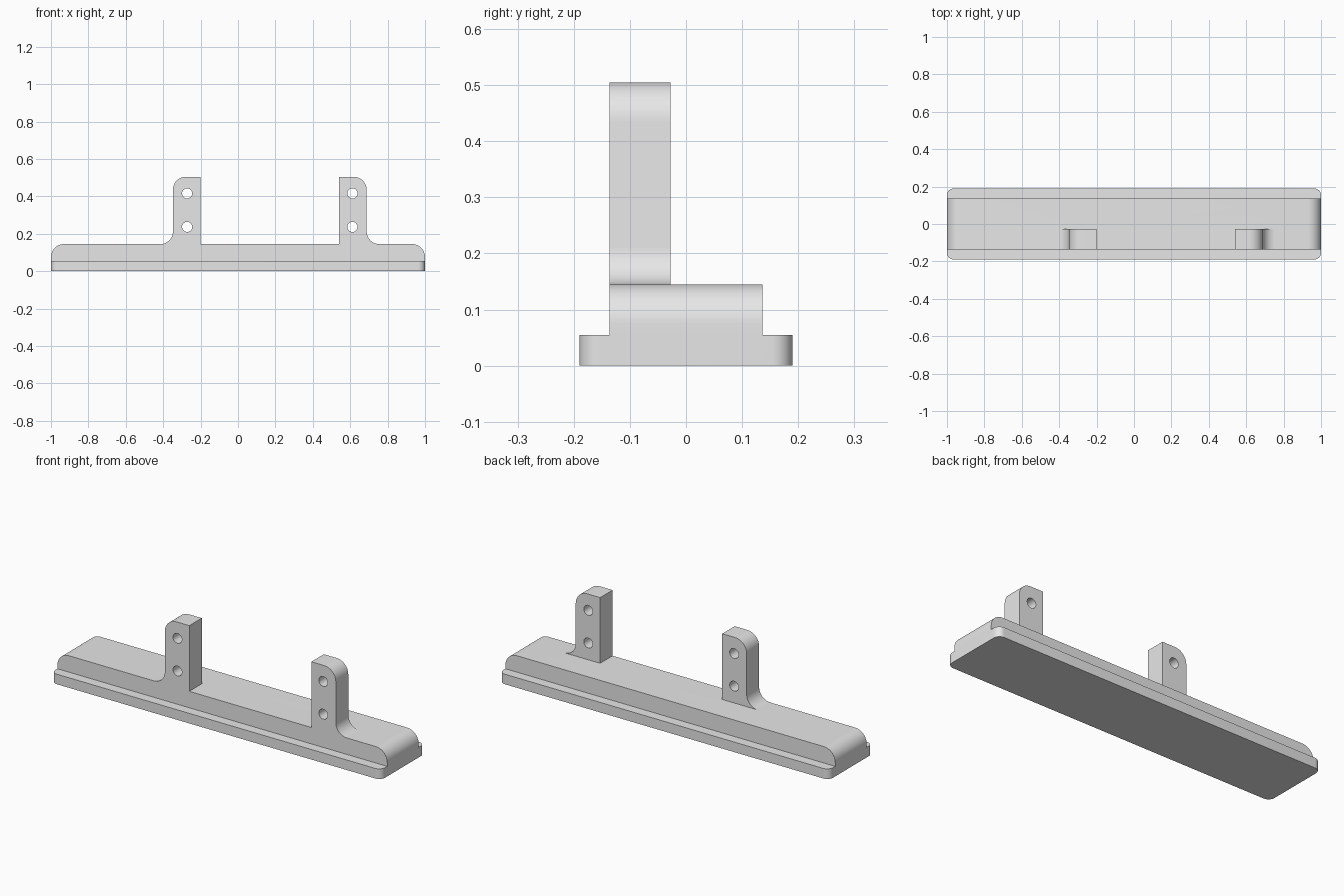
import bpy, bmesh, math
from mathutils import Vector, Matrix

cube = bpy.data.objects.get("Cube")
if cube:
    bpy.data.objects.remove(cube, do_unlink=True)

grey = bpy.data.materials.new("light_grey")
grey.use_nodes = True
grey.diffuse_color = (0.8, 0.8, 0.8, 1)
grey.node_tree.nodes["Principled BSDF"].inputs["Base Color"].default_value = (0.8, 0.8, 0.8, 1)


def rounded(corners, steps=12):
    """Outline from (x, y, radius) right-angle corners, arcs where radius > 0."""
    out = []
    for i, (x, y, r) in enumerate(corners):
        p = Vector((x, y))
        if r == 0:
            out.append(p)
            continue
        a = (Vector(corners[i - 1][:2]) - p).normalized() * r
        b = (Vector(corners[(i + 1) % len(corners)][:2]) - p).normalized() * r
        centre = p + a + b
        for k in range(steps + 1):
            t = math.pi / 2 * k / steps
            out.append(centre - b * math.cos(t) - a * math.sin(t))
    return out


def prism(name, outline, low, high, upright=False):
    """Extrude an outline along z (upright) or along y."""
    bm = bmesh.new()
    place = (lambda p: (p.x, p.y, low)) if upright else (lambda p: (p.x, low, p.y))
    face = bm.faces.new([bm.verts.new(place(p)) for p in outline])
    depth = Vector((0, 0, high - low)) if upright else Vector((0, high - low, 0))
    new = bmesh.ops.extrude_face_region(bm, geom=[face], use_keep_orig=True)["geom"]
    bmesh.ops.translate(bm, vec=depth, verts=[v for v in new if isinstance(v, bmesh.types.BMVert)])
    bmesh.ops.recalc_face_normals(bm, faces=bm.faces)
    return finish(name, bm)


def finish(name, bm):
    mesh = bpy.data.meshes.new(name)
    bm.to_mesh(mesh)
    bm.free()
    mesh.materials.append(grey)
    obj = bpy.data.objects.new(name, mesh)
    bpy.context.collection.objects.link(obj)
    return obj


def combine(target, other, operation):
    """Apply a boolean and discard the second operand."""
    bpy.context.view_layer.objects.active = target
    mod = target.modifiers.new(operation, "BOOLEAN")
    mod.operation, mod.solver, mod.object = operation, "EXACT", other
    bpy.ops.object.modifier_apply(modifier=mod.name)
    bpy.data.objects.remove(other, do_unlink=True)


FRONT, TOP = -0.136, 0.145

# Flange with rounded vertical corners
flange = rounded([(-1, -0.19, 0.036), (1, -0.19, 0.036), (1, 0.19, 0.036), (-1, 0.19, 0.036)])
bracket = prism("mounting_bracket", flange, 0, 0.055, upright=True)

# Raised bar with rounded upper ends
bar = rounded([(-1, 0.02, 0), (1, 0.02, 0), (1, TOP, 0.07), (-1, TOP, 0.07)])
combine(bracket, prism("bar", bar, FRONT, -FRONT), "UNION")

# Two uprights, rounded and filleted on their outer sides
for inner, side in ((-0.2, -1), (0.54, 1)):
    outer = inner + side * 0.148
    foot = outer + side * 0.068
    post = rounded([(inner, 0.1, 0), (inner, 0.505, 0), (outer, 0.505, 0.07),
                    (outer, TOP, 0.067), (foot, TOP, 0), (foot, 0.1, 0)])
    # Drop the duplicate point where the fillet meets the bar
    post = [p for i, p in enumerate(post) if (p - post[i - 1]).length > 0.002]
    combine(bracket, prism("upright", post, FRONT, -0.028), "UNION")

    # Bolt holes
    for height in (0.237, 0.416):
        bm = bmesh.new()
        spot = Matrix.Translation((inner + side * 0.072, -0.082, height))
        bmesh.ops.create_cone(bm, cap_ends=True, segments=32, radius1=0.027, radius2=0.027,
                              depth=0.2, matrix=spot @ Matrix.Rotation(math.pi / 2, 4, "X"))
        combine(bracket, finish("hole_cutter", bm), "DIFFERENCE")

bpy.ops.object.select_all(action="DESELECT")
bracket.select_set(True)
bpy.context.view_layer.objects.active = bracket
bpy.ops.object.shade_smooth_by_angle(angle=math.radians(30))
